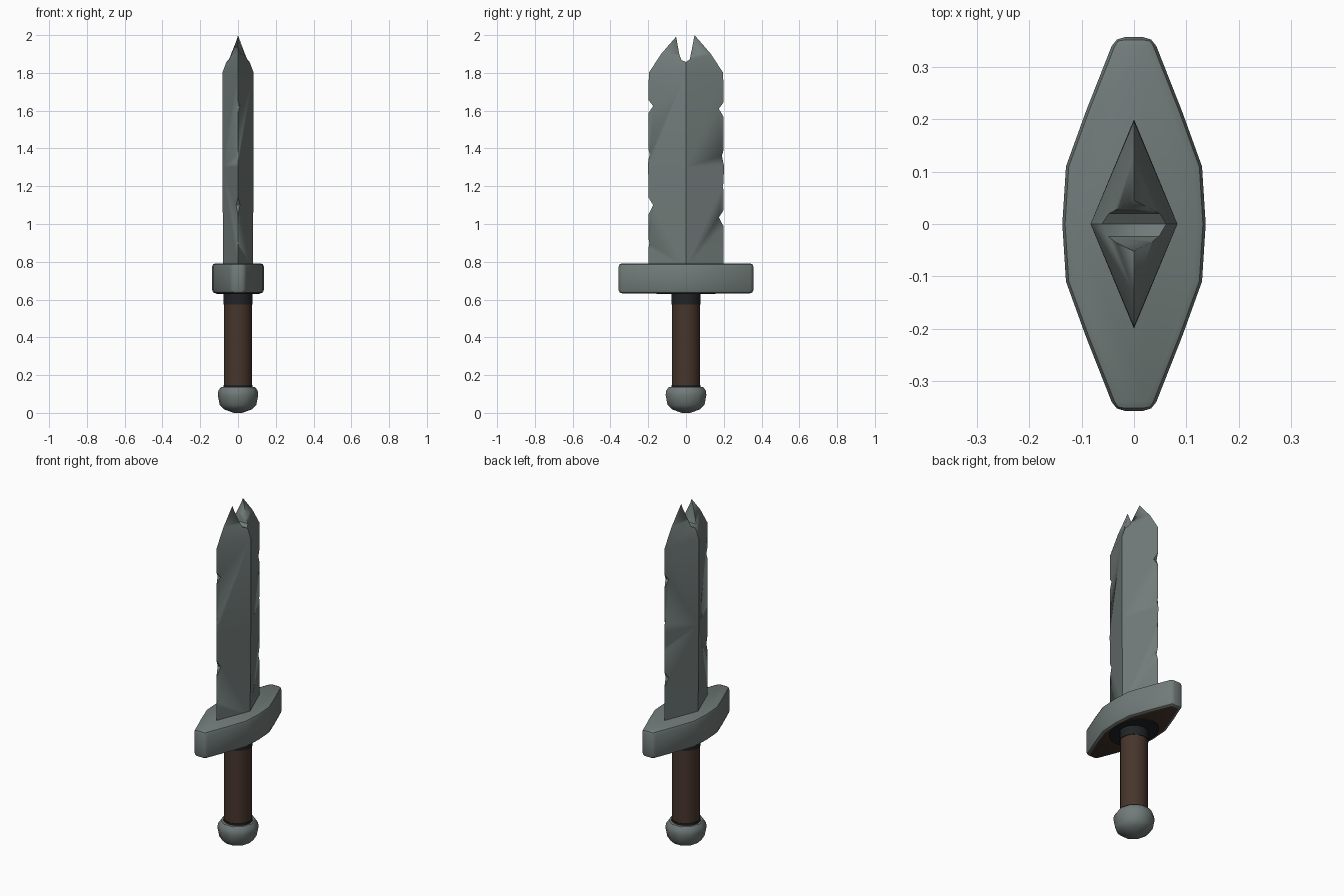
import bpy, bmesh, math

if "Cube" in bpy.data.objects:
    bpy.data.objects.remove(bpy.data.objects["Cube"])


def material(name, rgb):
    m = bpy.data.materials.new(name)
    m.diffuse_color = (*rgb, 1)
    m.use_nodes = True
    m.node_tree.nodes["Principled BSDF"].inputs["Base Color"].default_value = m.diffuse_color
    return m


STEEL = material("grey_steel", (0.165, 0.200, 0.192))
LEATHER = material("brown_leather", (0.062, 0.036, 0.025))
DARK = material("dark_binding", (0.015, 0.017, 0.018))


def make(name, bm, mats, angle=30):
    bmesh.ops.recalc_face_normals(bm, faces=bm.faces)
    me = bpy.data.meshes.new(name)
    bm.to_mesh(me)
    bm.free()
    for m in mats:
        me.materials.append(m)
    ob = bpy.data.objects.new(name, me)
    bpy.context.collection.objects.link(ob)
    select(ob)
    bpy.ops.object.shade_smooth_by_angle(angle=math.radians(angle))
    return ob


def select(ob):
    bpy.ops.object.select_all(action='DESELECT')
    ob.select_set(True)
    bpy.context.view_layer.objects.active = ob


def loft(bm, rings):
    """Skin a stack of equal rings of points and cap both ends."""
    rows = [[bm.verts.new(p) for p in r] for r in rings]
    n = len(rows[0])
    for a, b in zip(rows, rows[1:]):
        for i in range(n):
            j = (i + 1) % n
            bm.faces.new((a[i], a[j], b[j], b[i]))
    bm.faces.new(rows[0][::-1])
    bm.faces.new(rows[-1])


def circle(rx, ry, z, n):
    return [(rx * math.cos(2 * math.pi * i / n), ry * math.sin(2 * math.pi * i / n), z)
            for i in range(n)]


def lathe(name, profile, n, mats, angle=30, sy=1):
    bm = bmesh.new()
    loft(bm, [circle(r, r * sy, z, n) for r, z in profile])
    return make(name, bm, mats, angle)


# Blade: diamond section, (z, half width, half thickness)
bm = bmesh.new()
rows = [(0.77, 0.198, 0.078), (1.3, 0.2, 0.083), (1.8, 0.197, 0.083),
        (1.9, 0.132, 0.046), (2.0, 0.045, 0.012), (2.03, 0.012, 0.004)]
loft(bm, [[(t, 0, z), (0, w, z), (-t, 0, z), (0, -w, z)] for z, w, t in rows])
blade = make("blade", bm, [STEEL], 20)

# Cutter: split tip and worn nicks along both edges
bm = bmesh.new()
cuts = [[(-0.052, 2.1), (-0.052, 1.99), (-0.036, 1.90), (-0.024, 1.868), (0, 1.858),
         (0.02, 1.872), (0.03, 1.92), (0.045, 2.0), (0.045, 2.1)]]
nicks = [(-1, 1.625, 0.026, 0.045), (-1, 1.10, 0.026, 0.06), (-1, 1.37, 0.008, 0.05),
         (-1, 0.90, 0.006, 0.05), (1, 1.61, 0.026, 0.05), (1, 1.035, 0.026, 0.055),
         (1, 1.36, 0.010, 0.06), (1, 1.20, 0.006, 0.04)]
for s, z, d, h in nicks:
    cuts.append([(s * 0.25, z - h * 1.6), (s * 0.203, z - h), (s * (0.2 - d), z),
                 (s * 0.203, z + h * 0.8), (s * 0.25, z + h)])
for c in cuts:
    loft(bm, [[(x, y, z) for y, z in c] for x in (-0.2, 0.2)])
cutter = make("blade_cutter", bm, [STEEL])
cutter.hide_render = True
mod = blade.modifiers.new("wear", 'BOOLEAN')
mod.operation = 'DIFFERENCE'
mod.solver = 'EXACT'
mod.object = cutter
select(blade)
bpy.ops.object.modifier_move_to_index(modifier="wear", index=0)
bpy.ops.object.modifier_apply(modifier="wear")
bpy.data.objects.remove(cutter)

# Guard: tapered plan with softened edges and a brown underside
quarter = [(0.137, 0), (0.130, 0.11), (0.092, 0.215), (0.036, 0.357)]
half = quarter + [(-x, y) for x, y in quarter[::-1]]
plan = half + [(x, -y) for x, y in half[-2:0:-1]]
bm = bmesh.new()
loft(bm, [[(x, y, z) for x, y in plan] for z in (0.633, 0.792)])
bmesh.ops.recalc_face_normals(bm, faces=bm.faces)
rim = [e for e in bm.edges if len(e.link_faces) == 2 and e.calc_face_angle() > 0.7]
bmesh.ops.bevel(bm, geom=rim, offset=0.018, segments=2, profile=0.5, affect='EDGES')
bm.normal_update()
for f in bm.faces:
    if f.normal.z < -0.95:
        f.material_index = 1
make("guard", bm, [STEEL, LEATHER], 40)

# Dark patch under the guard, and bindings at both ends of the grip
lathe("guard_under_plate", [(0.115, 0.629), (0.115, 0.636)], 16, [DARK], sy=1.35)
lathe("upper_binding", [(0.078, 0.575), (0.078, 0.64)], 16, [DARK])
lathe("lower_binding", [(0.078, 0.125), (0.078, 0.148)], 16, [DARK])

# Grip
lathe("grip", [(0.075, 0.11), (0.075, 0.635)], 16, [LEATHER])

# Pommel: rounded knob
lathe("pommel", [(0.022, 0.0), (0.072, 0.018), (0.097, 0.042), (0.107, 0.095),
                 (0.104, 0.118), (0.090, 0.137)], 10, [STEEL], 45, sy=1.06)
